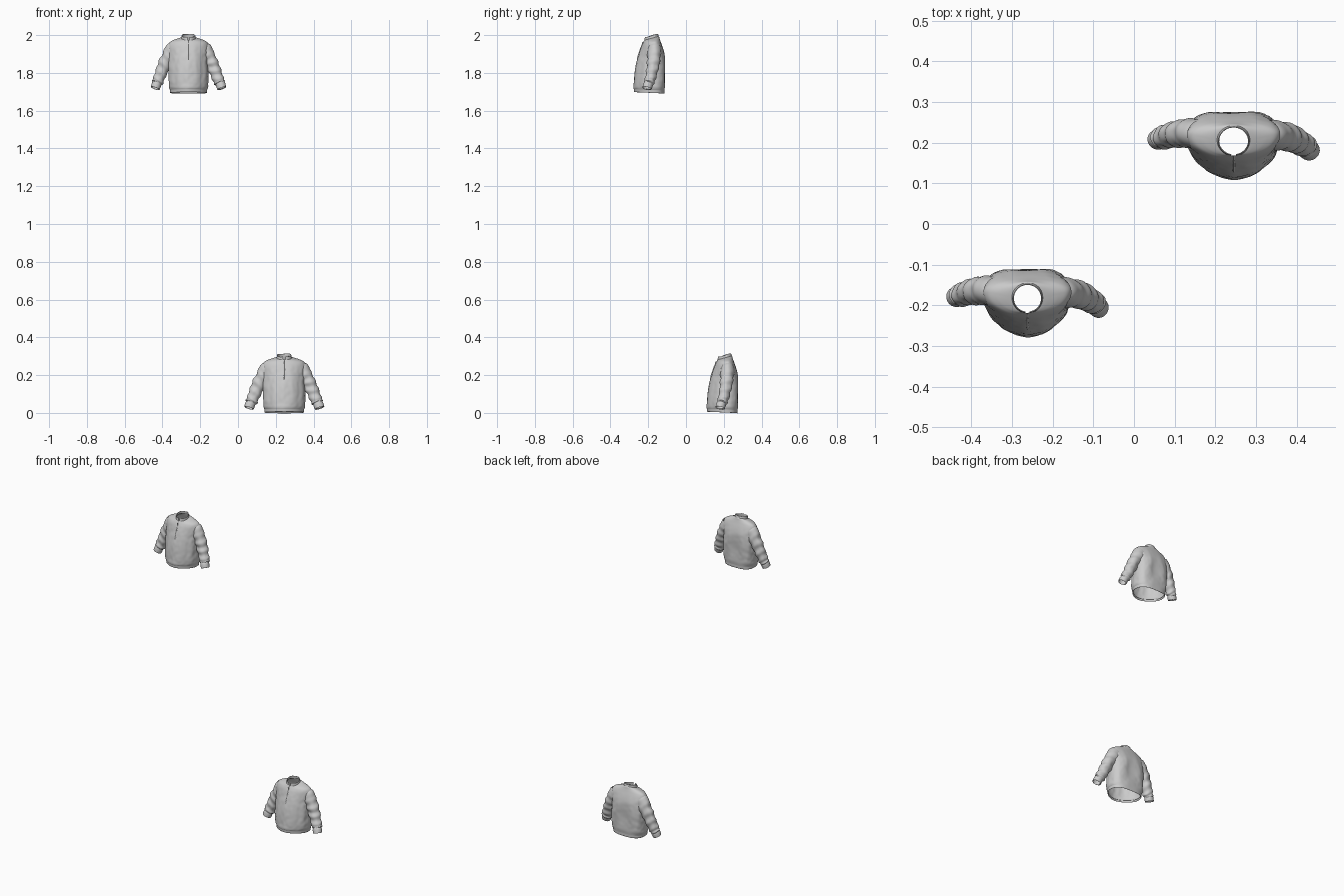
import bpy, bmesh, math
from mathutils import Vector, noise

if "Cube" in bpy.data.objects:
    bpy.data.objects.remove(bpy.data.objects["Cube"])

def rows_at(rows, v):
    """Smooth (Catmull-Rom) interpolation through table rows, v in 0..1."""
    n = len(rows) - 1
    i = min(int(v * n), n - 1)
    t = v * n - i
    p0, p1, p2, p3 = (rows[max(0, min(n, i + k))] for k in (-1, 0, 1, 2))
    return [0.5 * (2*b + (c - a)*t + (2*a - 5*b + 4*c - d)*t*t + (3*b - a - 3*c + d)*t**3)
            for a, b, c, d in zip(p0, p1, p2, p3)]

def spow(s, e):
    return math.copysign(abs(s) ** e, s)

def loft(name, f, nu, nv, closed=True):
    bm = bmesh.new()
    cols = nu if closed else nu + 1
    g = [[bm.verts.new(f(i / nu, j / nv)) for i in range(cols)] for j in range(nv + 1)]
    for j in range(nv):
        for i in range(nu):
            k = (i + 1) % cols
            bm.faces.new((g[j][i], g[j][k], g[j + 1][k], g[j + 1][i]))
    bmesh.ops.recalc_face_normals(bm, faces=bm.faces[:])
    me = bpy.data.meshes.new(name)
    bm.to_mesh(me)
    bm.free()
    for p in me.polygons:
        p.use_smooth = True
    ob = bpy.data.objects.new(name, me)
    bpy.context.collection.objects.link(ob)
    return ob

# Torso rows: height, half width, front y, back y, middle y, front tilt, roundness of back
TORSO = [
    (.012, .094, -.081, .073, .005, .004, 2.8),
    (.002, .099, -.086, .077, .005, .004, 2.8),
    (.018, .101, -.088, .078, .005, .003, 2.8),
    (.024, .104, -.090, .079, .005, .002, 2.8),
    (.040, .108, -.091, .081, .005, .000, 2.9),
    (.080, .108, -.088, .082, .005, .000, 3.0),
    (.140, .107, -.079, .083, .007, .000, 3.0),
    (.190, .108, -.067, .080, .012, .000, 2.8),
    (.222, .111, -.056, .074, .018, .000, 2.6),
    (.250, .110, -.045, .065, .022, .000, 2.4),
    (.268, .101, -.037, .057, .022, -.003, 2.2),
    (.279, .080, -.032, .052, .018, -.006, 2.0),
    (.286, .055, -.030, .049, .012, -.009, 2.0),
    (.289, .038, -.029, .046, .009, -.010, 2.0),
]

def torso_point(u, v):
    a = 2 * math.pi * u
    z, w, yf, yb, yc, tilt, nb = rows_at(TORSO, v)
    c, s = math.cos(a), math.sin(a)
    n = (1.75 + .25 * max(0, min(1, (z - .2) / .08))) if c > 0 else nb
    x = w * spow(s, 2 / n)
    y = yc - ((yc - yf) if c > 0 else (yb - yc)) * spow(abs(c), 2 / n) * (1 if c > 0 else -1)
    # soft vertical drape folds
    fade = max(0, min(1, (z - .02) / .03)) * max(0, min(1, (.28 - z) / .06))
    k = 1 + fade * (.05 * noise.noise(Vector((x * 24, y * 24, z * 8 + 3)))
                    + .02 * noise.noise(Vector((x * 50, y * 50, z * 40))))
    # shallow hollow down the middle of the back
    if c < 0:
        y -= .007 * math.exp(-(x / .035) ** 2) * math.exp(-((z - .13) / .07) ** 2)
    return Vector((x * k, yc + (y - yc) * k, z + tilt * c))

# Sleeve rows: outward x, y, height, radius, depth radius
SLEEVE = [
    (.076, .024, .230, .046, .036),
    (.090, .025, .215, .046, .037),
    (.105, .025, .193, .039, .036),
    (.122, .024, .165, .036, .034),
    (.136, .021, .135, .034, .032),
    (.148, .017, .105, .032, .030),
    (.160, .012, .076, .030, .029),
    (.168, .009, .058, .030, .028),
    (.171, .007, .051, .025, .025),
    (.174, .005, .044, .026, .026),
    (.180, .001, .026, .025, .025),
    (.179, .002, .030, .021, .021),
]

def sleeve_point(side):
    def f(u, v):
        a = 2 * math.pi * u
        x, y, z, r, d = rows_at(SLEEVE, v)
        vv = min(v, .9)
        p, q = rows_at(SLEEVE, vv - .02 if vv > .02 else 0), rows_at(SLEEVE, vv + .01)
        t = (Vector(q[:3]) - Vector(p[:3])).normalized()
        out = Vector((0, 1, 0)).cross(t).normalized()
        dep = t.cross(out)
        # bunched horizontal creases, stronger towards the cuff
        fade = max(0, min(1, v / .3)) * max(0, min(1, (.72 - v) / .08))
        k = 1 + fade * (.07 * math.sin(v * 48 + 1.6 * math.sin(a + side) + side)
                        + .10 * noise.noise(Vector((math.cos(a) * 1.3, math.sin(a) * 1.3, v * 11 + side * 5))))
        o = Vector((x, y, z)) + (out * math.cos(a) * r + dep * math.sin(a) * d) * k
        # the left and right arms hang slightly differently in depth
        o.y += v * (.010 if side < 0 else -.020)
        return Vector((o.x * side, o.y, o.z))
    return f

# Stand collar, open at the front: height, half width, front y, back y, tilt
COLLAR = [
    (.284, .040, -.031, .048, -.010),
    (.292, .038, -.030, .046, -.010),
    (.300, .037, -.029, .044, -.009),
    (.303, .0355, -.028, .043, -.009),
    (.300, .034, -.026, .041, -.009),
    (.288, .035, -.027, .042, -.010),
]

def collar_point(u, v):
    a = .16 + u * (2 * math.pi - .32)
    z, w, yf, yb, tilt = rows_at(COLLAR, v)
    c = math.cos(a)
    wave = .002 * math.sin(3 * a + 1)
    return Vector((w * math.sin(a), (yf + yb) / 2 - (yb - yf) / 2 * c, z + tilt * c + wave))

def front_surface(z):
    """Point on the centre front of the torso at a height."""
    return min((torso_point(0, .3 + .7 * i / 200) for i in range(201)), key=lambda p: abs(p.z - z))

def zip_point(width, lift, top, bottom):
    def f(u, v):
        p = front_surface(top + (bottom - top) * v)
        s = u * 2 - 1
        return p + Vector((s * width, -lift * (1 - s * s) - .0006 + abs(s) * .0012, 0))
    return f

def sweater(prefix, location, scale):
    parts = [
        loft(prefix + "_torso", torso_point, 96, 78),
        loft(prefix + "_left_sleeve", sleeve_point(-1), 40, 77),
        loft(prefix + "_right_sleeve", sleeve_point(1), 40, 77),
        loft(prefix + "_collar", collar_point, 56, 15, closed=False),
        loft(prefix + "_zip_placket", zip_point(.0035, .0012, .277, .176), 6, 24, closed=False),
        loft(prefix + "_zip_teeth", zip_point(.0010, .0022, .277, .179), 4, 24, closed=False),
    ]
    # zip pull hanging near the collar
    bpy.ops.mesh.primitive_cube_add(size=1)
    pull = bpy.context.object
    pull.name = prefix + "_zip_pull"
    base = front_surface(.262)
    for v in pull.data.vertices:
        v.co = Vector((v.co.x * .004, v.co.y * .002, v.co.z * .014)) + base + Vector((0, -.004, 0))
    parts.append(pull)
    for ob in parts:
        ob.location = location
        ob.scale = scale

sweater("upper_sweater", (-.262, -.190, 1.692), (.98, .98, 1.01))
sweater("lower_sweater", (.245, .197, 0), (1.04, .98, 1.01))
